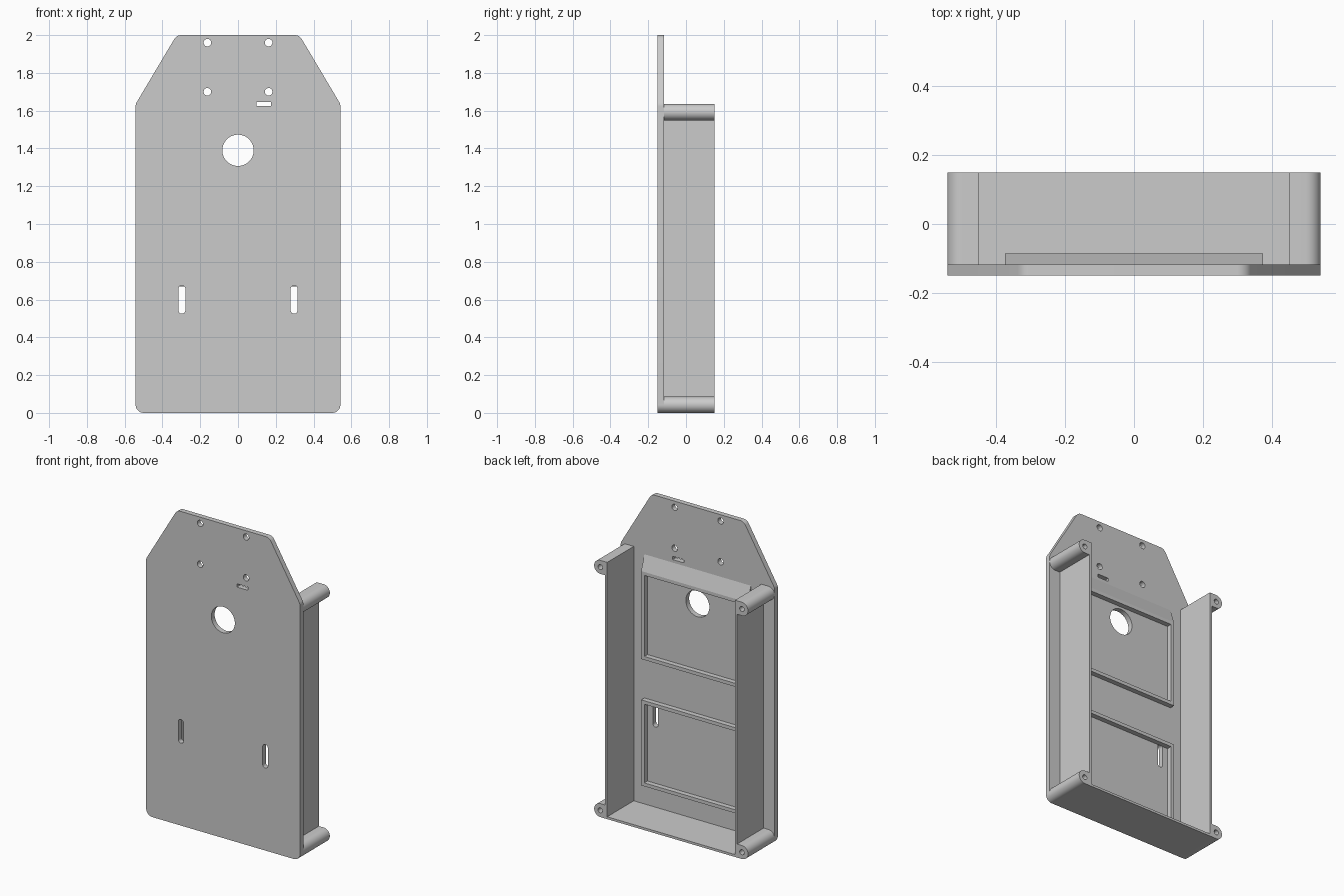
import bpy
import bmesh
from math import cos, sin, tan, pi, radians
from mathutils import Vector

if "Cube" in bpy.data.objects:
    bpy.data.objects.remove(bpy.data.objects["Cube"])

gray = bpy.data.materials.new("plain_gray")
gray.use_nodes = True
gray.diffuse_color = (0.6, 0.6, 0.6, 1)
gray.node_tree.nodes["Principled BSDF"].inputs["Base Color"].default_value = (0.6, 0.6, 0.6, 1)

FRONT, FACE, BACK = -0.15, -0.117, 0.15
HALF, INNER, TOP = 0.542, 0.45, 1.635
RIM = FACE + 0.032
parts = []


def rounded(corners, steps=8):
    """Outline from (x, z, radius) corners, each replaced by an arc."""
    out = []
    for i, (x, z, r) in enumerate(corners):
        p = Vector((x, z))
        if r == 0:
            out.append(p)
            continue
        a = (Vector(corners[i - 1][:2]) - p).normalized()
        b = (Vector(corners[(i + 1) % len(corners)][:2]) - p).normalized()
        half = a.angle(b) / 2
        centre = p + (a + b).normalized() * (r / sin(half))
        start = p + a * (r / tan(half)) - centre
        end = p + b * (r / tan(half)) - centre
        for k in range(steps + 1):
            out.append(centre + start.lerp(end, k / steps).normalized() * r)
    return out


def rect(x0, x1, z0, z1, r=0.0):
    return rounded([(x0, z0, r), (x1, z0, r), (x1, z1, r), (x0, z1, r)])


def circle(x, z, r, n=32):
    return [Vector((x + r * cos(2 * pi * k / n), z + r * sin(2 * pi * k / n))) for k in range(n)]


def finish(name, mesh):
    bm = bmesh.new()
    bm.from_mesh(mesh)
    bmesh.ops.remove_doubles(bm, verts=bm.verts, dist=1e-5)
    bmesh.ops.recalc_face_normals(bm, faces=bm.faces)
    bm.to_mesh(mesh)
    bm.free()
    mesh.materials.clear()
    mesh.materials.append(gray)
    obj = bpy.data.objects.new(name, mesh)
    bpy.context.collection.objects.link(obj)
    parts.append(obj)
    return obj


def slab(name, loops, y0, y1):
    """Extrude an outline (first loop) with holes (other loops) from y0 to y1."""
    curve = bpy.data.curves.new(name + "_outline", 'CURVE')
    curve.dimensions = '2D'
    curve.fill_mode = 'BOTH'
    curve.extrude = (y1 - y0) / 2
    for loop in loops:
        spline = curve.splines.new('POLY')
        spline.points.add(len(loop) - 1)
        for point, p in zip(spline.points, loop):
            point.co = (p.x, p.y, 0, 1)
        spline.use_cyclic_u = True
    temp = bpy.data.objects.new(name + "_temp", curve)
    bpy.context.collection.objects.link(temp)
    graph = bpy.context.evaluated_depsgraph_get()
    mesh = bpy.data.meshes.new_from_object(temp.evaluated_get(graph))
    bpy.data.objects.remove(temp)
    bpy.data.curves.remove(curve)
    obj = finish(name, mesh)
    obj.rotation_euler.x = radians(90)
    obj.location.y = (y0 + y1) / 2


# Front plate with tapered top and all its openings
R = 0.043
right_half = [(HALF, 0, R), (HALF, TOP, R), (0.325, 2, R)]
plate = rounded(right_half + [(-x, z, r) for x, z, r in reversed(right_half)])
holes = [circle(0, 1.39, 0.083, 48), rect(0.097, 0.176, 1.624, 1.645, 0.004)]
for side in (-1, 1):
    holes += [circle(side * 0.162, z, 0.02) for z in (1.70, 1.96)]
    holes.append(rect(side * 0.297 - 0.018, side * 0.297 + 0.018, 0.525, 0.675, 0.0175))
slab("front_plate", [plate] + holes, FRONT, FACE)

# Side walls and corner screw posts
for side, label in ((1, "left"), (-1, "right")):
    x0, x1 = sorted((side * INNER, side * (INNER + 0.015)))
    slab(label + "_wall", [rect(x0, x1, R, TOP - R)], FACE, BACK)
    for z, level in ((R, "lower"), (TOP - R, "upper")):
        cx = side * (HALF - R)
        arc = [Vector((cx + side * R * cos(t), z + R * sin(t)))
               for t in [pi * (k / 16 - 0.5) for k in range(17)]]
        post = [Vector((side * INNER, z - R))] + arc + [Vector((side * INNER, z + R))]
        slab(f"{label}_{level}_post", [post, circle(cx, z, 0.016, 24)], FACE, BACK)

# Bottom wall
slab("bottom_wall", [rect(-INNER, INNER, 0, 0.015)], FACE, BACK)

# Raised rims around the two inner panels
W = 0.375
for name, z0, z1 in (("lower_rim", 0.145, 0.69), ("upper_rim", 0.95, 1.51)):
    slab(name, [rect(-W, W, z0, z1), rect(-W + 0.022, W - 0.022, z0 + 0.022, z1 - 0.022)], FACE, RIM)

# Sloped ramp above the upper rim
bm = bmesh.new()
ends = [[bm.verts.new((x, y, z)) for y, z in ((FACE, 1.51), (RIM, 1.51), (FACE, 1.605))] for x in (-W, W)]
for end in ends:
    bm.faces.new(end)
for i in range(3):
    j = (i + 1) % 3
    bm.faces.new((ends[0][i], ends[0][j], ends[1][j], ends[1][i]))
ramp = bpy.data.meshes.new("upper_ramp")
bm.to_mesh(ramp)
bm.free()
finish("upper_ramp", ramp)

# Smooth the round surfaces, keep the edges sharp
bpy.ops.object.select_all(action='DESELECT')
for obj in parts:
    obj.select_set(True)
bpy.context.view_layer.objects.active = parts[0]
bpy.ops.object.shade_smooth_by_angle(angle=radians(30))
